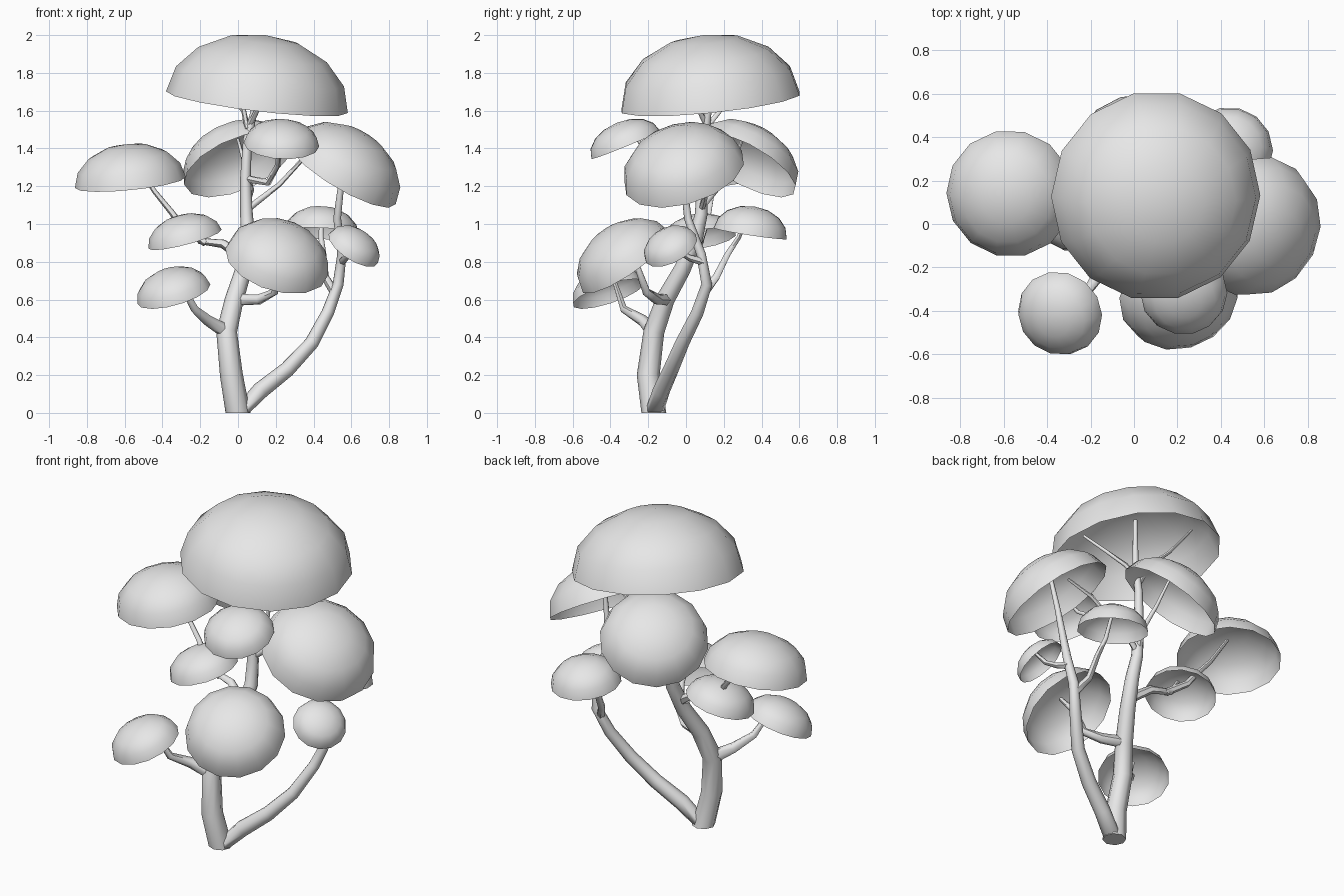
import bpy, bmesh, math
from mathutils import Vector

if "Cube" in bpy.data.objects:
    bpy.data.objects.remove(bpy.data.objects["Cube"], do_unlink=True)

grey = bpy.data.materials.new("plain_grey")
grey.use_nodes = True
grey.diffuse_color = (0.8, 0.8, 0.8, 1)
grey.node_tree.nodes["Principled BSDF"].inputs["Base Color"].default_value = (0.8, 0.8, 0.8, 1)

UP = Vector((0, 0, 1))
SIDES = 14   # rim sides of a canopy
RINGS = 4    # rings from rim to crown


def finish(bm, name, angle):
    bmesh.ops.recalc_face_normals(bm, faces=bm.faces)
    mesh = bpy.data.meshes.new(name)
    bm.to_mesh(mesh)
    bm.free()
    mesh.materials.append(grey)
    obj = bpy.data.objects.new(name, mesh)
    bpy.context.collection.objects.link(obj)
    bpy.ops.object.select_all(action='DESELECT')
    obj.select_set(True)
    bpy.context.view_layer.objects.active = obj
    bpy.ops.object.shade_smooth_by_angle(angle=math.radians(angle))
    return obj


def canopy(name, centre, normal, radius, height):
    """Open, hollow half-ellipsoid tilted along normal."""
    bm = bmesh.new()
    turn = UP.rotation_difference(Vector(normal).normalized())
    centre = Vector(centre)

    def place(a, tilt):
        r = radius * math.cos(tilt)
        p = Vector((r * math.cos(a), r * math.sin(a), height * math.sin(tilt)))
        return bm.verts.new(centre + turn @ p)

    rings = [[place(math.tau * i / SIDES, math.pi / 2 * k / RINGS) for i in range(SIDES)]
             for k in range(RINGS)]
    crown = place(0, math.pi / 2)
    for low, high in zip(rings, rings[1:]):
        for i in range(SIDES):
            j = (i + 1) % SIDES
            bm.faces.new((low[i], low[j], high[j], high[i]))
    for i in range(SIDES):
        bm.faces.new((rings[-1][i], rings[-1][(i + 1) % SIDES], crown))
    return finish(bm, name, 60)


def limb(name, start, end, path, sides=8):
    """Tapered tube through path, closed at both ends."""
    bm = bmesh.new()
    pts = [Vector(p) for p in path]
    rings = []
    for k, p in enumerate(pts):
        way = pts[min(k + 1, len(pts) - 1)] - pts[max(k - 1, 0)]
        if k == 0 and p.z == 0:
            way = UP  # flat foot on the ground
        turn = UP.rotation_difference(way.normalized())
        r = start + (end - start) * k / (len(pts) - 1)
        rings.append([bm.verts.new(p + turn @ Vector((r * math.cos(math.tau * i / sides),
                                                      r * math.sin(math.tau * i / sides), 0)))
                      for i in range(sides)])
    for low, high in zip(rings, rings[1:]):
        for i in range(sides):
            j = (i + 1) % sides
            bm.faces.new((low[i], low[j], high[j], high[i]))
    bm.faces.new(rings[0][::-1])
    bm.faces.new(rings[-1])
    return finish(bm, name, 60)


# Canopies
canopy("crown_canopy", (.1, .13, 1.645), (.12, -.1, 1), .485, .36)
canopy("left_high_canopy", (.55, -.01, 1.27), (.5, -.25, .83), .33, .24)
canopy("back_canopy", (0, .31, 1.315), (-.35, .45, .82), .305, .205)
canopy("right_wide_canopy", (-.57, .14, 1.22), (-.1, -.14, 1), .295, .205)
canopy("right_middle_canopy", (-.28, .07, .92), (-.25, -.15, .95), .2, .13)
canopy("right_low_canopy", (-.34, -.41, .63), (-.25, -.3, .9), .2, .135)
canopy("front_low_canopy", (.205, -.32, .8), (.25, -.55, .8), .282, .2)
canopy("left_small_canopy", (.61, -.08, .87), (.5, -.4, .77), .152, .1)
canopy("left_back_canopy", (.44, .34, .95), (.05, .15, .98), .2, .145)
canopy("front_high_canopy", (.23, -.32, 1.42), (.05, -.38, .92), .2, .125)

# Two main stems from one foot
limb("main_trunk", .066, .012, [
    (0, -.17, 0), (-.035, -.2, .2), (-.06, -.17, .43), (-.02, -.11, .6), (.03, -.02, .76),
    (.055, .05, .92), (.045, .08, 1.05), (.04, .09, 1.25), (.05, .1, 1.45),
    (.09, .12, 1.62), (.1, .13, 1.88)])
limb("left_stem", .05, .012, [
    (.01, -.17, 0), (.12, -.13, .12), (.26, -.08, .23), (.39, -.02, .37), (.475, .06, .53),
    (.53, .11, .68), (.55, .08, .84), (.525, .01, 1.03), (.545, -.01, 1.2), (.58, -.03, 1.4)])

# Branches carrying the other canopies
limb("right_low_branch", .04, .012, [
    (-.06, -.17, .43), (-.16, -.23, .49), (-.23, -.33, .55), (-.31, -.38, .7)], 6)
limb("front_low_branch", .035, .012, [
    (-.02, -.1, .6), (.11, -.15, .6), (.19, -.21, .64), (.21, -.26, .78), (.23, -.36, .9)], 6)
limb("right_middle_branch", .03, .012, [
    (.03, 0, .82), (-.08, .05, .895), (-.2, .08, .91), (-.26, .07, 1)], 6)
limb("right_wide_branch", .022, .01, [
    (-.17, .07, .9), (-.3, .1, .99), (-.35, .12, 1.06), (-.44, .14, 1.17), (-.56, .14, 1.35)], 6)
limb("left_back_branch", .025, .01, [
    (.51, .1, .64), (.46, .16, .72), (.45, .22, .84), (.44, .28, .93), (.44, .33, 1.05)], 6)
limb("left_small_branch", .022, .01, [
    (.55, .09, .8), (.57, .02, .82), (.6, -.05, .86), (.63, -.1, .93)], 6)
limb("left_high_branch", .018, .008, [
    (.04, .08, 1.07), (.13, .1, 1.14), (.22, .08, 1.21), (.34, .04, 1.34), (.48, 0, 1.42)], 6)
limb("front_high_branch", .022, .008, [
    (.04, .09, 1.24), (.16, .03, 1.22), (.21, -.08, 1.31), (.22, -.22, 1.4), (.23, -.3, 1.5)], 6)
limb("back_branch", .02, .008, [
    (.04, .09, 1.1), (.07, .16, 1.18), (.04, .24, 1.3), (0, .3, 1.45)], 6)
limb("crown_back_twig", .016, .007, [
    (.05, .1, 1.5), (.03, .18, 1.6), (-.04, .26, 1.67), (-.12, .36, 1.8)], 6)
limb("crown_front_twig", .016, .007, [
    (.06, .11, 1.52), (.11, .06, 1.62), (.2, 0, 1.7), (.3, -.08, 1.8)], 6)
